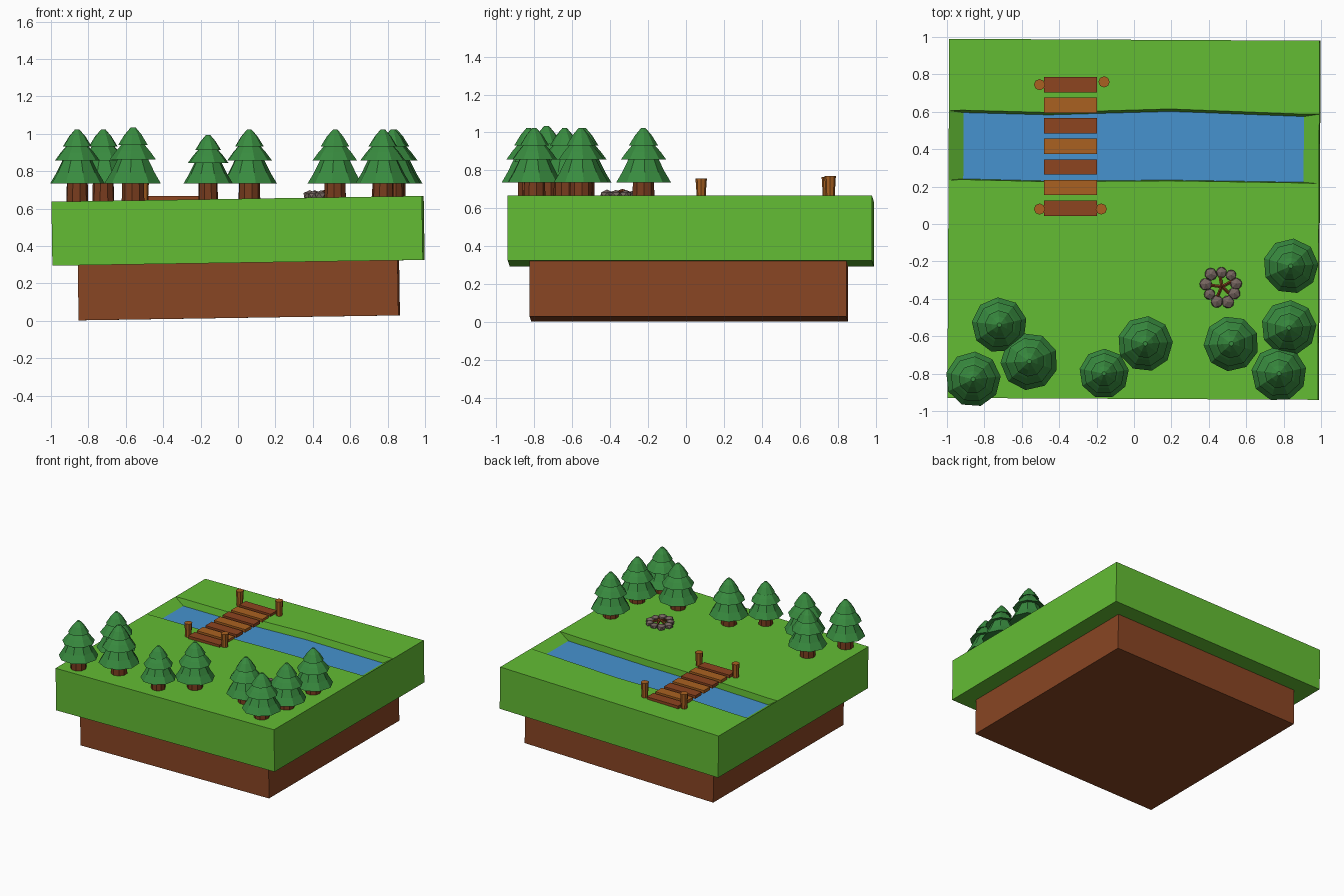
import bpy, bmesh, math, random
from mathutils import Matrix, Vector

if "Cube" in bpy.data.objects:
    bpy.data.objects.remove(bpy.data.objects["Cube"])

random.seed(4)
# whole ground slab leans slightly
LEAN = Matrix.Rotation(-0.005, 4, 'Z') @ Matrix.Rotation(-0.0155, 4, 'Y')


def mat(name, rgb):
    m = bpy.data.materials.new(name)
    m.diffuse_color = (*rgb, 1)
    m.use_nodes = True
    m.node_tree.nodes["Principled BSDF"].inputs["Base Color"].default_value = m.diffuse_color
    return m


GRASS = mat("grass_green", (0.125, 0.505, 0.034))
SOIL = mat("soil_brown", (0.25, 0.06, 0.017))
WATER = mat("water_blue", (0.061, 0.29, 0.62))
LEAF = mat("leaf_green", (0.04, 0.26, 0.05))
BARK = mat("bark_brown", (0.19, 0.046, 0.013))
DARK = mat("dark_plank", (0.27, 0.058, 0.014))
LIGHT = mat("light_plank", (0.40, 0.12, 0.015))
STONE = mat("stone_grey", (0.18, 0.13, 0.115))


def finish(name, bm, *mats):
    bmesh.ops.recalc_face_normals(bm, faces=bm.faces)
    me = bpy.data.meshes.new(name)
    bm.to_mesh(me)
    bm.free()
    for m in mats:
        me.materials.append(m)
    ob = bpy.data.objects.new(name, me)
    bpy.context.collection.objects.link(ob)
    return ob


def box(name, lo, hi, m, matrix=Matrix()):
    lo, hi = Vector(lo), Vector(hi)
    bm = bmesh.new()
    bmesh.ops.create_cube(bm, size=1, matrix=matrix @ Matrix.Translation((lo + hi) / 2)
                          @ Matrix.Diagonal((*(hi - lo), 1)))
    return finish(name, bm, m)


def lathe(name, profile, sides, m, at=(0, 0, 0), turn=0.0):
    """Stack of polygon rings (radius, z), capped at both ends."""
    bm = bmesh.new()
    rings = [[bm.verts.new((at[0] + r * math.cos(turn + i * math.tau / sides),
                            at[1] + r * math.sin(turn + i * math.tau / sides), at[2] + z))
              for i in range(sides)] for r, z in profile]
    for a, b in zip(rings, rings[1:]):
        for i in range(sides):
            j = (i + 1) % sides
            bm.faces.new((a[i], a[j], b[j], b[i]))
    bm.faces.new(rings[0][::-1])
    bm.faces.new(rings[-1])
    return finish(name, bm, m)


# soil base
box("soil_base", (-0.848, -0.82, 0.0155), (0.862, 0.85, 0.33), SOIL, LEAN)

# grass slab with sunken river bed
X0, X1, Y0, Y1, ZB, ZT, ZW = -0.983, 0.998, -0.935, 0.985, 0.31, 0.652, 0.6
columns = [(X0, 0.602, 0.230), (-0.905, 0.604, 0.233), (-0.45, 0.594, 0.224), (0.2, 0.616, 0.232),
           (0.915, 0.592, 0.224), (X1, 0.592, 0.220)]        # x, back rim y, front rim y
bm = bmesh.new()
rows = []
for k, (x, yb, yf) in enumerate(columns):
    v = lambda y, z: bm.verts.new(LEAN @ Vector((x, y, z)))
    back, rim_b, rim_f, front = v(Y1, ZT), v(yb, ZT), v(yf, ZT), v(Y0, ZT)
    end = k in (0, len(columns) - 1)
    bed_b, bed_f = (rim_b, rim_f) if end else (v(yb - 0.013, ZW), v(yf + 0.004, ZW))
    rows.append([back, rim_b, bed_b, bed_f, rim_f, front])
for k, (a, b) in enumerate(zip(rows, rows[1:])):
    for i in range(5):
        pts = list(dict.fromkeys((a[i], a[i + 1], b[i + 1], b[i])))
        if len(pts) > 2:
            f = bm.faces.new(pts)
            f.material_index = int(i == 2 and 0 < k < len(rows) - 2)
low = {(x, y): bm.verts.new(LEAN @ Vector((x, y, ZB))) for x in (X0, X1) for y in (Y0, Y1)}
bm.faces.new([r[5] for r in rows] + [low[X1, Y0], low[X0, Y0]])
bm.faces.new([r[0] for r in rows] + [low[X1, Y1], low[X0, Y1]])
for x, r in ((X0, rows[0]), (X1, rows[-1])):
    bm.faces.new([r[0], r[1], r[4], r[5], low[x, Y0], low[x, Y1]])
bm.faces.new([low[X0, Y0], low[X1, Y0], low[X1, Y1], low[X0, Y1]])
finish("grass_slab_with_river", bm, GRASS, WATER)

# pine trees: x, y, size
trees = [(-0.72, -0.54, 1.0), (-0.86, -0.83, 1.0), (-0.56, -0.735, 1.04), (-0.16, -0.80, 0.9),
         (0.06, -0.64, 1.0), (0.52, -0.64, 1.0), (0.775, -0.80, 1.0), (0.828, -0.555, 1.0),
         (0.838, -0.225, 1.0)]
crown = [(0.148, 0), (0.115, 0.055), (0.075, 0.135), (0.122, 0.122), (0.09, 0.165), (0.05, 0.21),
         (0.078, 0.197), (0.045, 0.25), (0.012, 0.288)]
for n, (x, y, s) in enumerate(trees, 1):
    turn = random.uniform(0, 1)
    lathe(f"tree_trunk_{n}", [(0.06 * s, 0.63), (0.056 * s, 0.76)], 9, BARK, (x, y, 0), turn)
    lathe(f"tree_crown_{n}", [(r * s, z * s) for r, z in crown], 9, LEAF, (x, y, 0.735), turn)

# bridge planks
for i in range(7):
    y = 0.085 + 0.11 * i
    box(f"bridge_plank_{i + 1}", (-0.48, y - 0.041, 0.643), (-0.197, y + 0.041, 0.668),
        LIGHT if i % 2 else DARK)

# bridge posts
for n, (x, y, top) in enumerate([(-0.505, 0.745, 0.765), (-0.16, 0.76, 0.77),
                                 (-0.505, 0.08, 0.755), (-0.175, 0.08, 0.758)], 1):
    lathe(f"bridge_post_{n}", [(0.024, 0.63), (0.026, 0.70), (0.03, top)], 8, LIGHT, (x, y, 0))

# campfire: ring of stones and crossed sticks
CX, CY = 0.47, -0.335
for i in range(9):
    a = i * math.tau / 9 + 0.2
    r, s = random.uniform(0.074, 0.09), random.uniform(0.03, 0.038)
    bm = bmesh.new()
    bmesh.ops.create_icosphere(bm, subdivisions=1, radius=s, matrix=Matrix.Translation(
        (CX + r * math.cos(a), CY + r * math.sin(a), 0.671))
        @ Matrix.Rotation(a, 4, 'Z') @ Matrix.Diagonal((1.05, 1, 0.75, 1)))
    finish(f"fire_stone_{i + 1}", bm, STONE)
for i in range(5):
    a = i * math.tau / 5 + 0.5
    stick = lathe(f"fire_stick_{i + 1}", [(0.010, -0.005), (0.009, 0.075)], 6, BARK)
    stick.matrix_world = (Matrix.Translation((CX, CY, 0.692)) @ Matrix.Rotation(a, 4, 'Z')
                          @ Matrix.Rotation(math.radians(108), 4, 'Y'))
